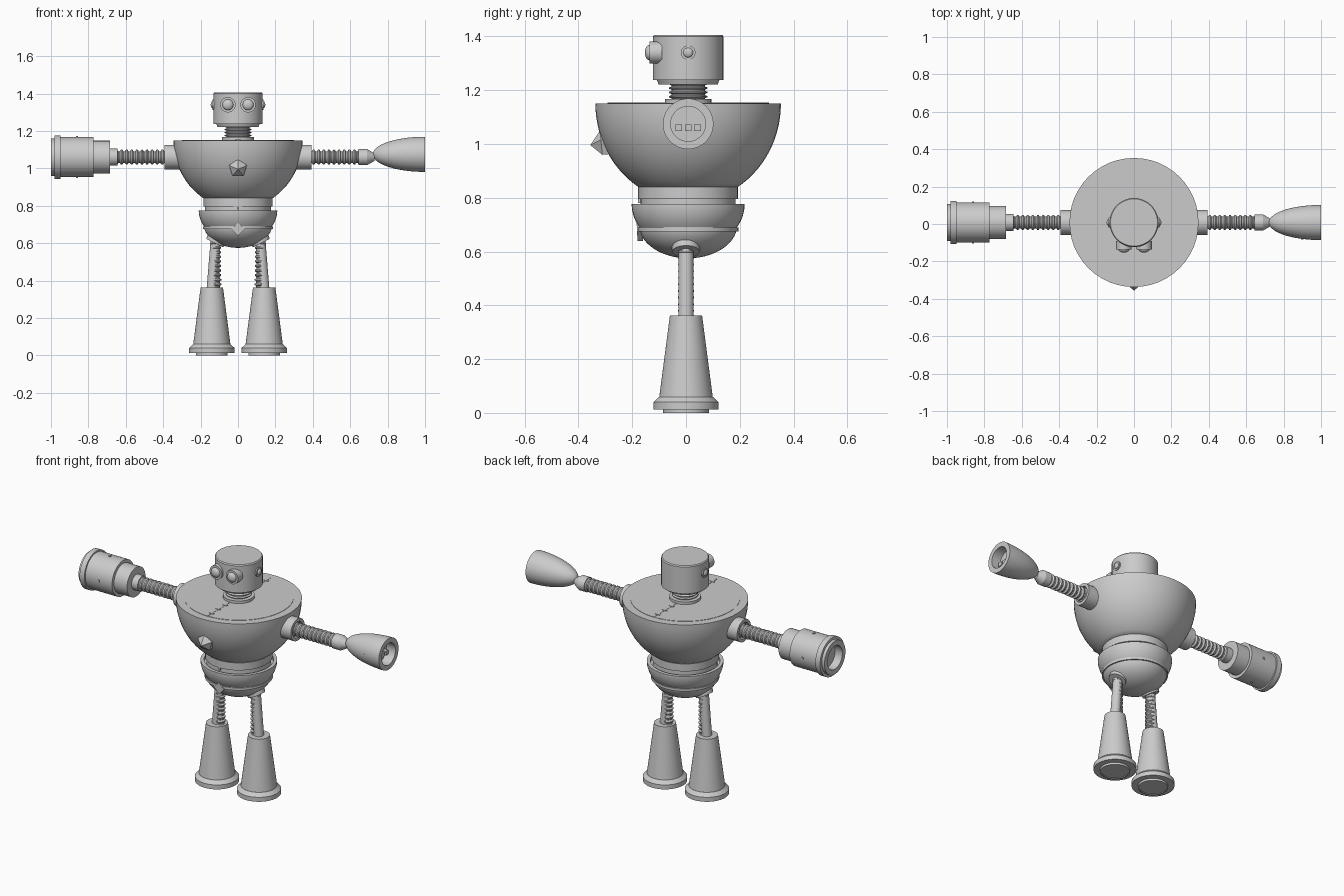
import bpy, bmesh, math
from mathutils import Vector, Matrix

default_cube = bpy.data.objects.get("Cube")
if default_cube:
    bpy.data.objects.remove(default_cube, do_unlink=True)

UP, DOWN, FRONT = Vector((0, 0, 1)), Vector((0, 0, -1)), Vector((0, -1, 0))
BODY_Y = 0.008
ARM_Z = 1.06
EYE_Z = 1.34
TORSO_TOP = 1.15
PELVIS_TOP = 0.776
LEG_X = 0.14

GREY = (0.6, 0.6, 0.6, 1)
grey = bpy.data.materials.new("plain grey")
grey.use_nodes = True
grey.diffuse_color = GREY
grey.node_tree.nodes["Principled BSDF"].inputs["Base Color"].default_value = GREY


def finish(name, bm, smooth):
    """Turn a bmesh into a named grey object."""
    bmesh.ops.remove_doubles(bm, verts=bm.verts, dist=0.00001)
    bmesh.ops.recalc_face_normals(bm, faces=bm.faces)
    mesh = bpy.data.meshes.new(name)
    bm.to_mesh(mesh)
    bm.free()
    mesh.materials.append(grey)
    part = bpy.data.objects.new(name, mesh)
    bpy.context.collection.objects.link(part)
    if smooth:
        bpy.ops.object.select_all(action='DESELECT')
        part.select_set(True)
        bpy.context.view_layer.objects.active = part
        bpy.ops.object.shade_smooth_by_angle(angle=math.radians(40))


def lathe(name, profile, start, axis, sides=48, smooth=True):
    """Revolve (radius, distance) points about an axis leaving start."""
    bm = bmesh.new()
    turn = axis.to_track_quat('Z', 'Y').to_matrix().to_4x4()
    place = Matrix.Translation(start) @ turn
    rings = []
    for radius, distance in profile:
        ring = []
        for i in range(sides):
            angle = math.tau * i / sides + math.pi / 2
            point = Vector((radius * math.cos(angle), radius * math.sin(angle), distance))
            ring.append(bm.verts.new(place @ point))
        rings.append(ring)
    for near, far in zip(rings, rings[1:]):
        for i in range(sides):
            bm.faces.new((near[i - 1], near[i], far[i], far[i - 1]))
    finish(name, bm, smooth)


def tube(name, start, end, radius, end_radius=None, hole=0, depth=0, **options):
    """Cylinder or cone, with an optional round recess in its far end."""
    start, end = Vector(start), Vector(end)
    length = (end - start).length
    profile = [(0, 0), (radius, 0), (end_radius or radius, length)]
    profile += [(hole, length), (hole, length - depth), (0, length - depth)]
    lathe(name, profile, start, end - start, **options)


def dome(name, start, axis, radius, depth, sweep=90, hole=0, recess=0):
    """Elliptical bowl that closes along its axis, its mouth at start."""
    profile = [(0, recess), (hole, recess), (hole, 0)]
    steps = 14
    for i in range(steps + 1):
        angle = math.radians(sweep) * i / steps
        profile.append((radius * math.cos(angle), depth * math.sin(angle)))
    profile.append((0, profile[-1][1]))
    lathe(name, profile, Vector(start), axis)


def bellows(name, start, end, valley, ridge, count):
    """Ribbed hose between two points."""
    start, end = Vector(start), Vector(end)
    step = (end - start).length / (4 * count)
    profile = [(0, 0)]
    for i in range(4 * count + 1):
        profile.append((valley if i % 4 < 2 else ridge, i * step))
    profile.append((0, 4 * count * step))
    lathe(name, profile, start, end - start, sides=24)


def box(name, center, size):
    bm = bmesh.new()
    place = Matrix.Translation(center) @ Matrix.Diagonal((*size, 1))
    bmesh.ops.create_cube(bm, size=1, matrix=place)
    finish(name, bm, False)


def body(height):
    return Vector((0, BODY_Y, height))


def arm(distance, height=ARM_Z):
    return Vector((distance, BODY_Y, height))


# Torso bowl, lid, seam and hinges
dome("torso_bowl", body(TORSO_TOP), DOWN, radius=0.345, depth=0.367, sweep=57.6)
tube("torso_lid", body(TORSO_TOP - 0.01), body(TORSO_TOP + 0.002), radius=0.3)
box("lid_seam", body(TORSO_TOP + 0.002), (0.006, 0.6, 0.003))
for row in (-4, -3, -2, 2, 3, 4):
    box("lid_hinge", body(TORSO_TOP) + FRONT * row * 0.065, (0.03, 0.01, 0.01))

# Faceted chest gem
gem_axis = FRONT + DOWN * 0.1
gem_seat = Vector((0, -0.315, 1))
tube("chest_gem_base", gem_seat - gem_axis * 0.04, gem_seat, radius=0.05, sides=5, smooth=False)
tube("chest_gem_point", gem_seat, gem_seat + gem_axis * 0.04, radius=0.05, end_radius=0.001,
     sides=5, smooth=False)

# Waist, pelvis cup, belt, badge and lower dome
tube("waist", body(0.75), body(0.8), radius=0.177)
tube("waist_band", body(0.795), body(0.845), radius=0.185)
box("waist_slot", body(0.81) + FRONT * 0.18, (0.01, 0.014, 0.06))
dome("pelvis_cup", body(PELVIS_TOP), DOWN, radius=0.21, depth=0.17, sweep=30, hole=0.19, recess=0.02)
tube("pelvis_belt", body(0.675), body(0.69), radius=0.187)
dome("pelvis_dome", body(0.7), DOWN, radius=0.183, depth=0.125)
badge = body(0.675) + FRONT * 0.17
tube("pelvis_badge", badge, badge + FRONT * 0.02 + DOWN * 0.001, radius=0.035, sides=4, smooth=False)

# Neck and head
tube("neck_collar", body(TORSO_TOP - 0.01), body(TORSO_TOP + 0.018), radius=0.086)
bellows("neck", body(TORSO_TOP), body(1.23), valley=0.062, ridge=0.072, count=5)
tube("head_base", body(1.222), body(1.24), radius=0.11, end_radius=0.117)
tube("head", body(1.238), body(1.4), radius=0.131)
tube("head_rim", body(1.4), body(1.406), radius=0.131, end_radius=0.126)

for side, sign in (("left", 1), ("right", -1)):
    outward = Vector((sign, 0, 0))

    # Eye and ear, each a ring with a round lens
    eye = Vector((sign * 0.054, -0.09, EYE_Z))
    tube(side + "_eye_ring", eye, eye + FRONT * 0.045, radius=0.041)
    dome(side + "_eye_lens", eye + FRONT * 0.045, FRONT, radius=0.029, depth=0.018)
    ear = body(EYE_Z) + outward * 0.1
    tube(side + "_ear_ring", ear, ear + outward * 0.036, radius=0.027)
    dome(side + "_ear_lens", ear + outward * 0.036, outward, radius=0.018, depth=0.01)

    # Shoulder socket and ribbed arm
    tube(side + "_shoulder", arm(sign * 0.25), arm(sign * 0.393), radius=0.066, hole=0.048, depth=0.02)
    bellows(side + "_arm", arm(sign * 0.36), arm(sign * 0.66), valley=0.031, ridge=0.04, count=11)

    # Hip cuff, ribbed spring and smooth strut
    hip = Vector((sign * 0.12, 0, 0.61))
    hip_axis = outward * 0.5 + DOWN
    tube(side + "_hip", hip - hip_axis * 0.03, hip + hip_axis * 0.01, radius=0.057, end_radius=0.05)
    spring_foot = Vector((sign * 0.118, 0, 0.34))
    bellows(side + "_leg_spring", spring_foot, hip, valley=0.021, ridge=0.029, count=11)
    strut_foot = Vector((sign * LEG_X, 0, 0.34))
    tube(side + "_leg_strut", strut_foot, hip, radius=0.029, end_radius=0.027, sides=24)

    # Conical boot with a flared foot and a thin sole
    ankle = Vector((sign * LEG_X, 0, 0))
    tube(side + "_boot", ankle + UP * 0.055, ankle + UP * 0.362, radius=0.1, end_radius=0.06)
    tube(side + "_boot_flare", ankle + UP * 0.04, ankle + UP * 0.06, radius=0.121, end_radius=0.1)
    tube(side + "_boot_foot", ankle + UP * 0.013, ankle + UP * 0.04, radius=0.121)
    tube(side + "_boot_sole", ankle + UP * 0.02, ankle, radius=0.085, hole=0.077, depth=0.004)

# Left hand: cuff and hollow bell with a row of teeth
tube("left_cuff", arm(0.645), arm(0.69), radius=0.043)
tube("left_wrist", arm(0.69), arm(0.73), radius=0.043, end_radius=0.02)
BELL_Z = ARM_Z + 0.015
dome("left_hand_bell", arm(1, BELL_Z), Vector((-1, 0, 0)), radius=0.094, depth=0.28,
     hole=0.065, recess=0.06)
for column in (-1, 0, 1):
    box("left_hand_tooth", arm(0.95) + FRONT * column * 0.035, (0.03, 0.025, 0.025))
stud = arm(0.9, BELL_Z) + FRONT * 0.08
tube("left_hand_stud", stud, stud + FRONT * 0.01, radius=0.006, sides=12)

# Right hand: stepped barrel with an open mouth
tube("right_cuff", arm(-0.645), arm(-0.69), radius=0.045)
tube("right_hand_collar", arm(-0.685), arm(-0.775), radius=0.088)
tube("right_hand_barrel", arm(-0.772), arm(-0.952), radius=0.107)
tube("right_hand_flange", arm(-0.95), arm(-0.982), radius=0.116, hole=0.07, depth=0.03)
tube("right_hand_mouth", arm(-0.9), arm(-1), radius=0.1, hole=0.07, depth=0.08)
for turn in range(4):
    angle = turn * math.pi / 2
    spoke = Vector((0, math.cos(angle), math.sin(angle)))
    box("barrel_notch", arm(-0.86) + spoke * 0.106, (0.01, 0.012, 0.012))
